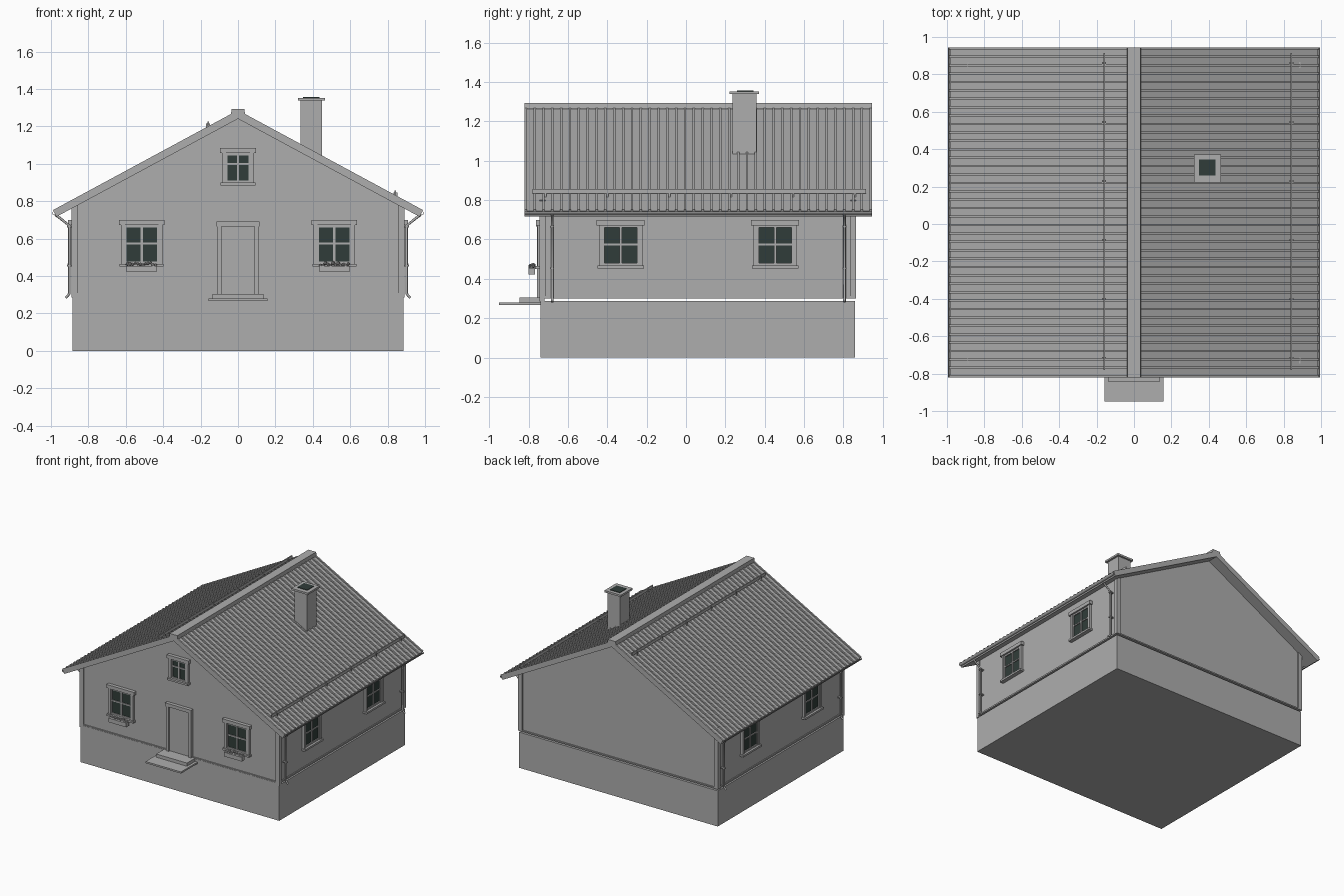
import bpy, bmesh, math, random
from mathutils import Matrix, Vector

random.seed(4)
if "Cube" in bpy.data.objects:
    bpy.data.objects.remove(bpy.data.objects["Cube"], do_unlink=True)


def material(name, rgb):
    m = bpy.data.materials.new(name)
    m.use_nodes = True
    color = (*rgb, 1)
    m.diffuse_color = color
    m.node_tree.nodes["Principled BSDF"].inputs["Base Color"].default_value = color
    return m


GREY = material("plain grey", (0.42, 0.42, 0.42))
GLASS = material("dark glass", (0.03, 0.046, 0.041))

SLOPE, APEX, EAVE = 0.54, 1.277, 0.985
ROOF_Y = (-0.82, 0.945)
WALL_X, FRONT, BACK = 0.88, -0.735, 0.855


def finish(name, bm, mat=GREY, matrix=None):
    bmesh.ops.recalc_face_normals(bm, faces=bm.faces)
    me = bpy.data.meshes.new(name)
    bm.to_mesh(me)
    bm.free()
    me.materials.append(mat)
    ob = bpy.data.objects.new(name, me)
    bpy.context.collection.objects.link(ob)
    if matrix:
        ob.matrix_world = matrix
    return ob


def add_box(bm, x, y, z):
    lo, hi = Vector((x[0], y[0], z[0])), Vector((x[1], y[1], z[1]))
    m = Matrix.Translation((lo + hi) / 2) @ Matrix.Diagonal((*(hi - lo), 1))
    bmesh.ops.create_cube(bm, size=1, matrix=m)


def boxes(name, parts, mat=GREY, matrix=None):
    bm = bmesh.new()
    for p in parts:
        add_box(bm, *p)
    return finish(name, bm, mat, matrix)


def prism(name, profile, y0, y1):
    """Extrude an x-z outline along y."""
    bm = bmesh.new()
    face = bm.faces.new([bm.verts.new((x, y0, z)) for x, z in profile])
    ext = bmesh.ops.extrude_face_region(bm, geom=[face])["geom"]
    verts = [g for g in ext if isinstance(g, bmesh.types.BMVert)]
    bmesh.ops.translate(bm, verts=verts, vec=(0, y1 - y0, 0))
    return finish(name, bm)


def roof_z(x):
    return APEX - SLOPE * abs(x)


# Foundation, walls and gables
boxes("foundation", [((-0.885, 0.885), (-0.74, 0.86), (0, 0.287))])
boxes("front_sill_board", [((-0.89, 0.89), (-0.745, -0.72), (0.285, 0.302))])
boxes("walls", [((-WALL_X, WALL_X), (FRONT, BACK), (0.3, 0.8))])
gable = [(-WALL_X, 0.8), (WALL_X, 0.8), (WALL_X, roof_z(WALL_X) - 0.02),
         (0, APEX - 0.02), (-WALL_X, roof_z(WALL_X) - 0.02)]
prism("gable_walls", gable, FRONT - 0.005, BACK + 0.005)

# Corner boards and bottom rails
trim = []
for sx in (-1, 1):
    x = sorted((sx * 0.855, sx * 0.89))
    trim += [(x, (-0.745, -0.715), (0.3, 0.8)), (x, (0.835, 0.865), (0.3, 0.8))]
    trim.append((sorted((sx * 0.87, sx * 0.887)), (-0.73, 0.85), (0.3, 0.312)))
for y in ((-0.743, -0.73), (0.85, 0.863)):
    trim.append(((-0.87, 0.87), y, (0.3, 0.31)))
boxes("corner_boards", trim)

# Roof slab, with eave ends cut square to the slope
right = [(EAVE, roof_z(EAVE)), (EAVE - 0.014, roof_z(EAVE) - 0.028)]
left = [(-x, z) for x, z in reversed(right)]
prism("roof_slab", [(0, APEX)] + right + [(0, APEX - 0.036)] + left, *ROOF_Y)
prism("ridge_cap", [(-0.038, 1.262), (-0.034, 1.293), (0.034, 1.293), (0.038, 1.262)],
      *ROOF_Y)

# Standing seams
seam = [(0, APEX - 0.003), (EAVE, roof_z(EAVE) - 0.003),
        (EAVE + 0.004, roof_z(EAVE) + 0.008), (0, APEX + 0.01)]
for side, s in (("left", 1), ("right", -1)):
    ob = prism("roof_seams_" + side, [(s * x, z) for x, z in seam],
               ROOF_Y[0], ROOF_Y[0] + 0.012)
    arr = ob.modifiers.new("repeat", 'ARRAY')
    arr.use_relative_offset = False
    arr.use_constant_offset = True
    arr.count = 40
    arr.constant_offset_displace = (0, (ROOF_Y[1] - ROOF_Y[0] - 0.012) / 39, 0)

# Snow guards
for name, x in (("snow_guard_right", -0.16), ("snow_guard_left", 0.842)):
    z = roof_z(x)
    parts = [((x - 0.004, x + 0.004), (-0.78, 0.915), (z + 0.012, z + 0.035))]
    for i in range(6):
        y = -0.72 + i * 0.315
        parts.append(((x - 0.01, x + 0.01), (y, y + 0.01), (z - 0.01, z + 0.025)))
    boxes(name, parts)


# Gutters and downpipes
def pipe(name, points, radius):
    cu = bpy.data.curves.new(name, 'CURVE')
    cu.dimensions = '3D'
    cu.bevel_depth = radius
    cu.bevel_resolution = 2
    cu.use_fill_caps = True
    sp = cu.splines.new('POLY')
    sp.points.add(len(points) - 1)
    for p, co in zip(sp.points, points):
        p.co = (*co, 1)
    cu.materials.append(GREY)
    bpy.context.collection.objects.link(bpy.data.objects.new(name, cu))


for side, s in (("left", 1), ("right", -1)):
    angles = [math.pi + math.pi * i / 8 for i in range(9)]
    arc = [(math.cos(a), math.sin(a)) for a in angles]
    ring = [(s * (0.981 + 0.014 * c), 0.742 + 0.016 * d) for c, d in arc]
    ring += [(s * (0.981 + 0.011 * c), 0.742 + 0.013 * d) for c, d in reversed(arc)]
    prism("gutter_" + side, ring, *ROOF_Y)
    for end, y in (("front", -0.68), ("back", 0.805)):
        path = [(0.978, 0.728), (0.962, 0.718), (0.902, 0.67), (0.902, 0.305), (0.922, 0.283)]
        pipe(f"downpipe_{side}_{end}", [(s * x, y, z) for x, z in path], 0.007)
        boxes(f"pipe_clips_{side}_{end}",
              [(sorted((s * 0.88, s * 0.914)), (y - 0.01, y + 0.01), (z, z + 0.008))
               for z in (0.45, 0.66)])

# Chimney
boxes("chimney_shaft", [((0.335, 0.45), (0.237, 0.358), (0.95, 1.345))])
boxes("chimney_cap", [((0.32, 0.466), (0.222, 0.372), (1.338, 1.353))])
boxes("chimney_flue", [((0.348, 0.437), (0.258, 0.344), (1.35, 1.357))], GLASS)


# Windows, modelled facing the front and then turned into place
def window(name, place, z0, z1, half, bar, frame):
    h = half + frame
    parts = []
    for s in (-1, 1):
        parts.append((sorted((s * (half - 0.004), s * h)), (-0.02, 0.005), (z0, z1)))
        parts.append((sorted((s * (half - 0.012), s * half)), (-0.014, 0.005), (z0, z1)))
    parts += [((-half, half), (-0.014, 0.005), (z1 - 0.012, z1)),
              ((-half, half), (-0.014, 0.005), (z0, z0 + 0.012)),
              ((-0.006, 0.006), (-0.014, 0.005), (z0, z1)),
              ((-half, half), (-0.013, 0.005), (bar - 0.005, bar + 0.005)),
              ((-h - 0.012, h + 0.012), (-0.028, 0.005), (z1, z1 + 0.028)),
              ((-h - 0.008, h + 0.008), (-0.032, 0.005), (z0 - 0.015, z0))]
    boxes(name + "_frame", parts, GREY, place)
    boxes(name + "_glass", [((-half, half), (-0.006, 0.002), (z0, z1))], GLASS, place)


for side, s in (("left", 1), ("right", -1)):
    place = Matrix.Translation((s * 0.515, FRONT, 0))
    window("front_window_" + side, place, 0.465, 0.672, 0.094, 0.575, 0.016)
    # Flower box with clumps of flowers
    boxes("flower_box_" + side,
          [((-0.08, 0.08), (-0.065, -0.033), (0.422, 0.455))], GREY, place)
    bm = bmesh.new()
    for i in range(12):
        u = -0.075 + i * 0.0136
        at = (u, -0.048 + random.uniform(-0.01, 0.01), random.uniform(0.455, 0.473))
        bmesh.ops.create_icosphere(bm, subdivisions=1, radius=random.uniform(0.008, 0.012),
                                   matrix=Matrix.Translation(at))
    finish("flowers_" + side, bm, GREY, place)
    for end, y in (("front", -0.332), ("back", 0.453)):
        turn = Matrix.Translation((s * WALL_X, y, 0)) @ Matrix.Rotation(s * math.pi / 2, 4, 'Z')
        window(f"side_window_{side}_{end}", turn, 0.468, 0.672, 0.094, 0.575, 0.016)

window("gable_window", Matrix.Translation((0, FRONT - 0.005, 0)), 0.9, 1.058, 0.069, 1.0, 0.016)

# Door and steps
at_door = Matrix.Translation((0, FRONT, 0))
boxes("door_frame", [((-0.112, -0.088), (-0.022, 0.005), (0.3, 0.667)),
                     ((0.088, 0.112), (-0.022, 0.005), (0.3, 0.667)),
                     ((-0.115, 0.115), (-0.028, 0.005), (0.665, 0.692))], GREY, at_door)
boxes("door", [((-0.088, 0.088), (-0.008, 0.002), (0.3, 0.667))], GREY, at_door)
boxes("upper_step", [((-0.137, 0.137), (-0.845, -0.73), (0.279, 0.305))])
boxes("lower_step", [((-0.158, 0.158), (-0.95, -0.73), (0.266, 0.279))])
